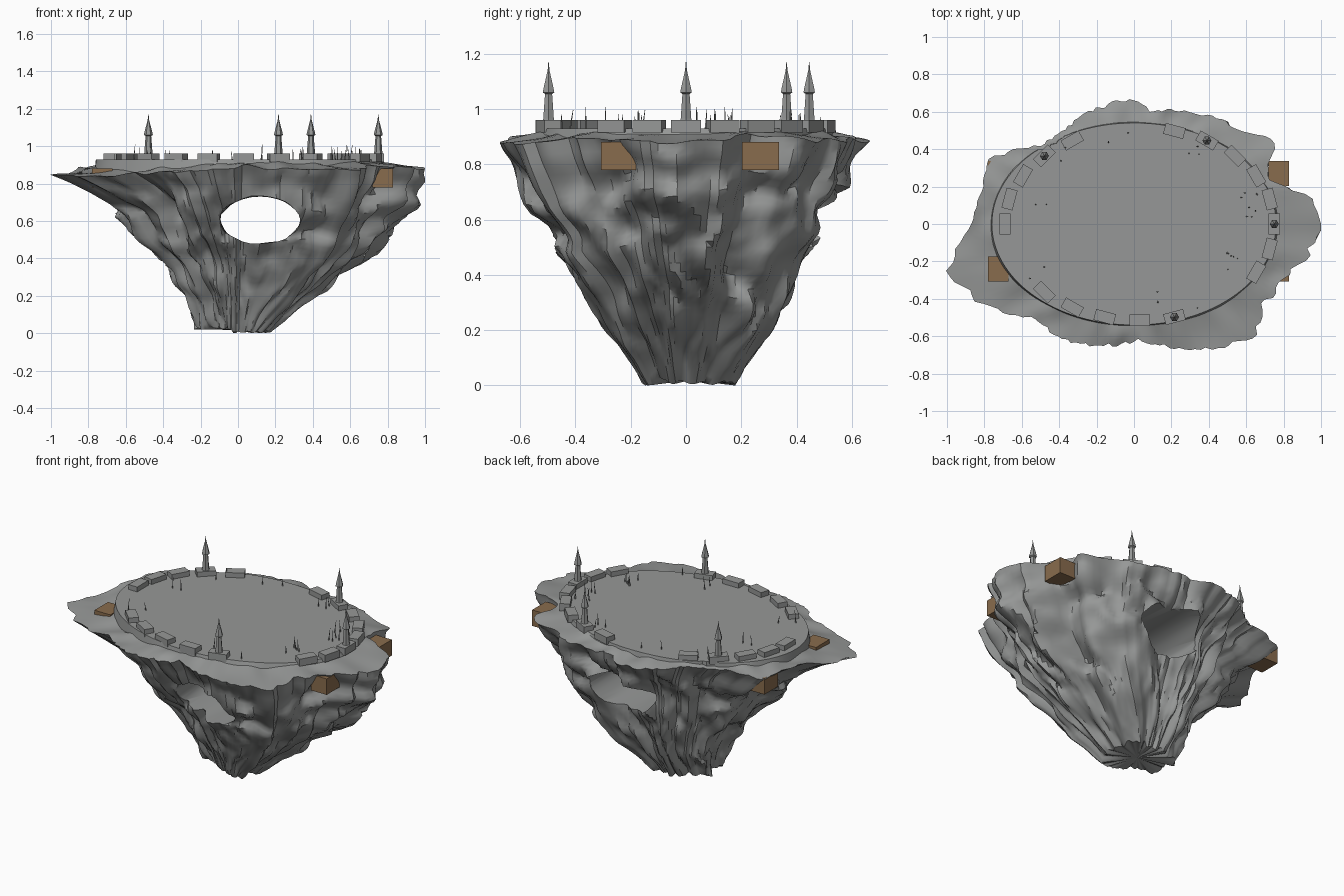
import bpy, bmesh, math, random
from mathutils import Vector, Matrix, noise

random.seed(4)
if "Cube" in bpy.data.objects:
    bpy.data.objects.remove(bpy.data.objects["Cube"])


def material(name, rgb):
    m = bpy.data.materials.new(name)
    m.use_nodes = True
    m.diffuse_color = (*rgb, 1)
    m.node_tree.nodes["Principled BSDF"].inputs["Base Color"].default_value = (*rgb, 1)
    return m


stone = material("grey stone", (0.305, 0.313, 0.309))
wood = material("brown wood", (0.25, 0.15, 0.075))


def add_object(name, bm, mat):
    bmesh.ops.recalc_face_normals(bm, faces=bm.faces)
    mesh = bpy.data.meshes.new(name)
    bm.to_mesh(mesh)
    bm.free()
    mesh.materials.append(mat)
    obj = bpy.data.objects.new(name, mesh)
    bpy.context.collection.objects.link(obj)
    return obj


def box(name, size, place, turn, mat):
    bm = bmesh.new()
    bmesh.ops.create_cube(bm, size=1)
    bmesh.ops.scale(bm, vec=size, verts=bm.verts)
    bmesh.ops.transform(bm, matrix=Matrix.Translation(place) @ Matrix.Rotation(turn, 4, "Z"), verts=bm.verts)
    return add_object(name, bm, mat)


def loft(bm, rings):
    """Skin a stack of equal rings and close both ends with fans."""
    rows = [[bm.verts.new(p) for p in ring] for ring in rings]
    n = len(rows[0])
    for low, high in zip(rows, rows[1:]):
        for i in range(n):
            j = (i + 1) % n
            bm.faces.new((low[i], low[j], high[j], high[i]))
    for row in (rows[0], rows[-1]):
        mid = bm.verts.new(sum((v.co for v in row), Vector()) / n)
        for i in range(n):
            bm.faces.new((row[i], row[(i + 1) % n], mid))


# Plan outline of the rock rim
OUTLINE = [(-1, -.25), (-.85, -.41), (-.55, -.5), (-.28, -.65), (.03, -.62), (.2, -.66),
           (.65, -.61), (.68, -.5), (.69, -.41), (.77, -.39), (.76, -.33), (.83, -.27),
           (.94, -.18), (1, 0), (.95, .14), (.83, .19), (.72, .23), (.71, .32), (.75, .38),
           (.74, .46), (.62, .48), (.48, .55), (.1, .6), (-.02, .67), (-.15, .64),
           (-.4, .48), (-.5, .42), (-.77, .35), (-.81, .17), (-.87, 0)]
POLAR = sorted((math.atan2(y, x), math.hypot(x, y)) for x, y in OUTLINE)
POLAR = [(POLAR[-1][0] - math.tau, POLAR[-1][1])] + POLAR + [(POLAR[0][0] + math.tau, POLAR[0][1])]

# Height, then outline scale towards west, east, south and north
LEVELS = [(.01, .25, .17, .2, .25), (.1, .27, .28, .27, .35), (.2, .30, .42, .36, .45),
          (.35, .40, .62, .5, .55), (.42, .48, .69, .57, .6), (.48, .53, .75, .66, .65),
          (.54, .57, .8, .68, .69), (.64, .65, .86, .79, .78), (.76, .79, .93, .89, .89),
          (.86, 1, 1, 1, 1)]


def lookup(table, key):
    for a, b in zip(table, table[1:]):
        if key <= b[0]:
            t = (key - a[0]) / (b[0] - a[0])
            return [p + (q - p) * t for p, q in zip(a, b)]
    return list(table[-1])


COUNT, ROWS, DECK = 180, 36, .93
ANGLES = [-math.pi + math.tau * i / COUNT for i in range(COUNT)]


def rim_radius(a):
    jag = noise.noise(Vector((math.cos(a) * 18, math.sin(a) * 18, 3)))
    return lookup(POLAR, a)[1] * (1 + .05 * min(jag, .15))


def deck_radius(a):
    oval = 1 / math.hypot(math.cos(a) / .76, math.sin(a) / .54)
    return min(oval, .95 * rim_radius(a))


def rim_height(a, blend=1):
    """Height of the shoulder between the deck edge and the outer rim."""
    bump = noise.noise(Vector((math.cos(a) * 6, math.sin(a) * 6, 7 + blend)))
    dip = .045 * max(0, math.cos(a + 2.64)) ** 4
    slope = .25 - .13 * abs(math.cos(a))
    return DECK - .018 - dip - slope * blend * (rim_radius(a) - deck_radius(a)) + .02 * bump


def rock_point(a, t):
    """Point on the craggy flank, t running from foot to rim."""
    z = .01 + (rim_height(a) - .01) * t
    _, west, east, south, north = lookup(LEVELS, .01 + .85 * t)
    c, s, r = math.cos(a), math.sin(a), rim_radius(a)
    sway = a + .25 * t + .25 * noise.noise(Vector((c * 2, s * 2, t * 5)))
    u, v = math.cos(sway), math.sin(sway)
    ridge = noise.noise(Vector((u * 4, v * 4, t * 1.6)))
    crag = noise.noise(Vector((u * 8, v * 8, t * 6)))
    ledge = noise.noise(Vector((c * 5, s * 5, t * 9)))
    fade = min(1, (1 - t) * 5)
    corner = math.sin(2 * a) * (1 - t)
    if corner > 0:
        corner *= .25 if c > 0 else -.15
    else:
        corner *= -.2
    rough = 1 + corner + fade * (.17 * ridge + .09 * crag + .06 * ledge)
    sag = .03 * fade * noise.noise(Vector((c * 5, s * 5, t * 6 + 20)))
    foot = .03 * max(0, -c) * (1 - t) ** 4
    return Vector((c * r * (east if c > 0 else west) * rough,
                   s * r * (north if s > 0 else south) * rough,
                   max(0, z + sag + foot)))


# Floating rock with a flat deck standing slightly above its shoulder
rings = [[rock_point(a, k / ROWS) for a in ANGLES] for k in range(ROWS + 1)]
for blend in (.7, .35, .04, 0):
    ring = []
    for a in ANGLES:
        inner, outer = deck_radius(a), rim_radius(a)
        r = inner + (outer - inner) * blend
        z = rim_height(a, blend) if blend else DECK
        ring.append(Vector((math.cos(a) * r, math.sin(a) * r, z)))
    rings.append(ring)
bm = bmesh.new()
loft(bm, rings)
rock = add_object("floating_rock", bm, stone)

# Oval tunnel running front to back
bm = bmesh.new()
tunnel = []
for k in range(9):
    y = -1 + k / 4
    ring = []
    for i in range(28):
        a = math.tau * i / 28
        w = 1 + .06 * noise.noise(Vector((math.cos(a) * 2, math.sin(a) * 2, y)))
        ring.append(Vector((.12 + .213 * w * math.cos(a), y, .605 + .126 * w * math.sin(a))))
    tunnel.append(ring)
loft(bm, tunnel)
cutter = add_object("tunnel_cutter", bm, stone)
cutter.hide_render = True
cut = rock.modifiers.new("tunnel", "BOOLEAN")
cut.operation, cut.solver, cut.object = "DIFFERENCE", "EXACT", cutter
bpy.ops.object.select_all(action="DESELECT")
bpy.context.view_layer.objects.active = rock
rock.select_set(True)
bpy.ops.object.modifier_apply(modifier=cut.name)
bpy.data.objects.remove(cutter)
bpy.ops.object.shade_smooth_by_angle(angle=math.radians(40))

# Broken wall of blocks around the deck, with towers on some of them
TOWER_PROFILE = [(.025, .95), (.022, .965), (.015, 1.055), (.024, 1.06),
                 (.021, 1.075), (.004, 1.14), (.001, 1.17)]
GAPS = {6, 7, 13, 14, 20, 21}
TOWERS = {0, 4, 9, 19}
for i in range(24):
    if i in GAPS:
        continue
    a = math.tau * i / 24
    x, y = .03 + .72 * math.cos(a), .515 * math.sin(a)
    box("wall_block", (.06, .11, .045), (x, y, .938), a, stone)
    if i in TOWERS:
        bm = bmesh.new()
        loft(bm, [[Vector((x + r * math.cos(k * math.tau / 6), y + r * math.sin(k * math.tau / 6), z))
                   for k in range(6)] for r, z in TOWER_PROFILE])
        add_object("watch_tower", bm, stone)

# Thin leaning stakes in small groups on the deck
GROUPS = [(.62, .13, 6), (.66, .06, 3), (.55, -.2, 6), (-.5, -.27, 2), (.08, -.4, 2),
          (.36, -.4, 1), (-.09, .48, 2), (-.48, .1, 2), (.35, .4, 3), (-.38, .36, 2)]
for gx, gy, number in GROUPS:
    for _ in range(number):
        height = random.uniform(.045, .085)
        lean = Matrix.Rotation(random.uniform(-.2, .2), 4, random.choice("XY"))
        spot = (gx + random.uniform(-.06, .06), gy + random.uniform(-.05, .05), DECK - .005)
        bm = bmesh.new()
        bmesh.ops.create_cone(bm, cap_ends=True, segments=5, radius1=.0035, radius2=.001, depth=height,
                              matrix=Matrix.Translation(spot) @ lean @ Matrix.Translation((0, 0, height / 2)))
        add_object("stake", bm, stone)

# Wooden crates lodged in the flanks
for x in (.775, -.725):
    for y in (.27, -.24):
        box("crate", (.11, .135, .1), (x, y, .83), 0, wood)
